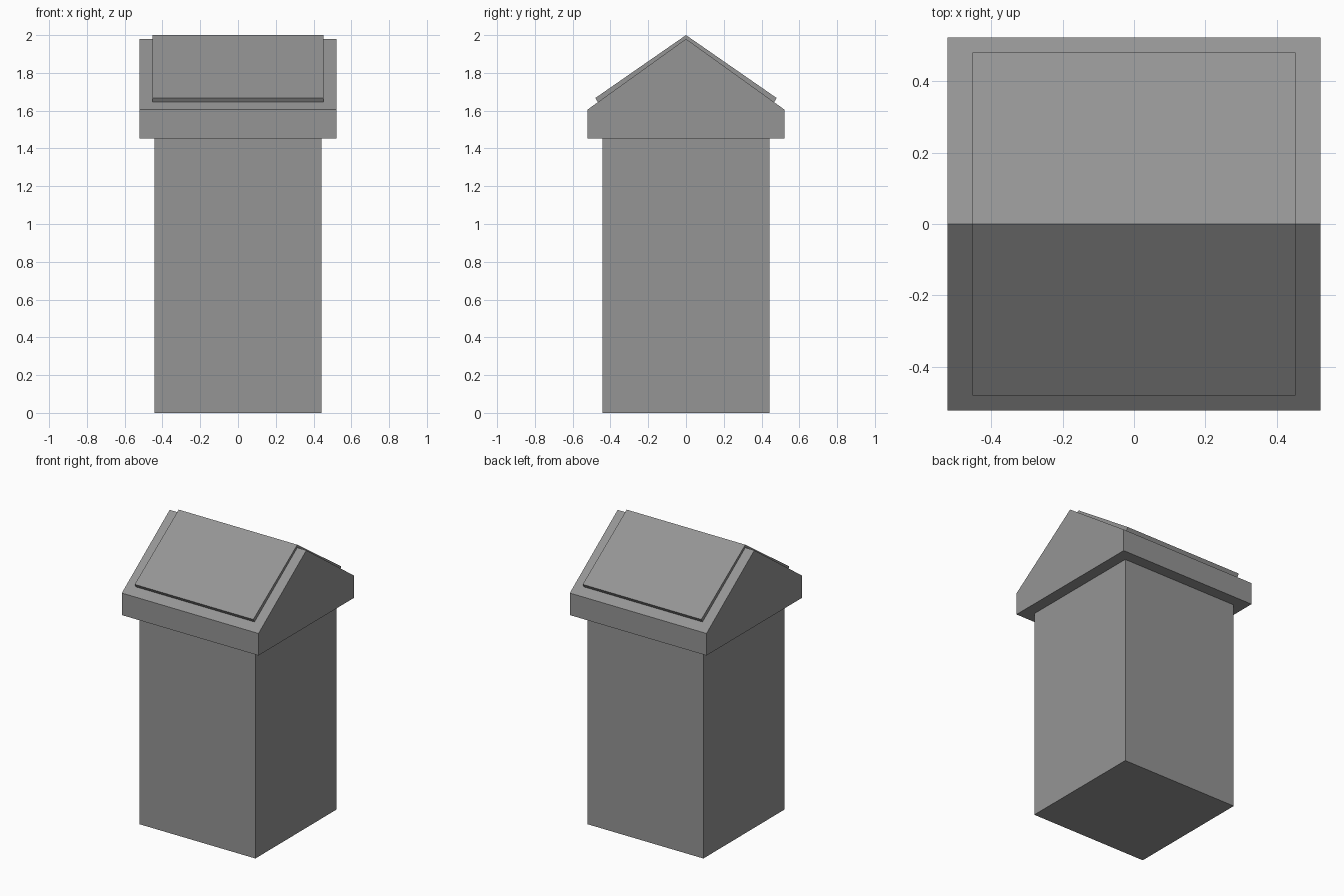
import bpy, bmesh

if "Cube" in bpy.data.objects:
    bpy.data.objects.remove(bpy.data.objects["Cube"])

# Dark grey finish shared by all parts
grey = bpy.data.materials.new("dark_grey")
grey.diffuse_color = (0.3, 0.3, 0.3, 1)
grey.use_nodes = True
grey.node_tree.nodes["Principled BSDF"].inputs["Base Color"].default_value = grey.diffuse_color


def prism(name, profile, half_x):
    """Extrude a (y, z) profile symmetrically along x."""
    bm = bmesh.new()
    face = bm.faces.new([bm.verts.new((-half_x, y, z)) for y, z in profile])
    ext = bmesh.ops.extrude_face_region(bm, geom=[face], use_keep_orig=True)
    moved = [v for v in ext["geom"] if isinstance(v, bmesh.types.BMVert)]
    bmesh.ops.translate(bm, verts=moved, vec=(2 * half_x, 0, 0))
    bmesh.ops.recalc_face_normals(bm, faces=bm.faces)
    mesh = bpy.data.meshes.new(name)
    bm.to_mesh(mesh)
    bm.free()
    mesh.materials.append(grey)
    obj = bpy.data.objects.new(name, mesh)
    bpy.context.collection.objects.link(obj)
    return obj


BODY, LID = 0.443, 0.522
RIM_Z, EAVE_Z, RIDGE_Z = 1.453, 1.605, 1.98

# Bin body
prism("bin_body", [(-BODY, 0), (BODY, 0), (BODY, RIM_Z), (-BODY, RIM_Z)], BODY)

# Gabled lid with overhanging rim
prism("gabled_lid", [(-LID, RIM_Z), (LID, RIM_Z), (LID, EAVE_Z),
                     (0, RIDGE_Z), (-LID, EAVE_Z)], LID)

# Thin sloping flaps on both sides of the ridge
for name, s in (("front_flap", -1), ("back_flap", 1)):
    prism(name, [(0, RIDGE_Z - 0.002), (s * 0.466, 1.644),
                 (s * 0.48, 1.667), (0, 2.0)], 0.453)
